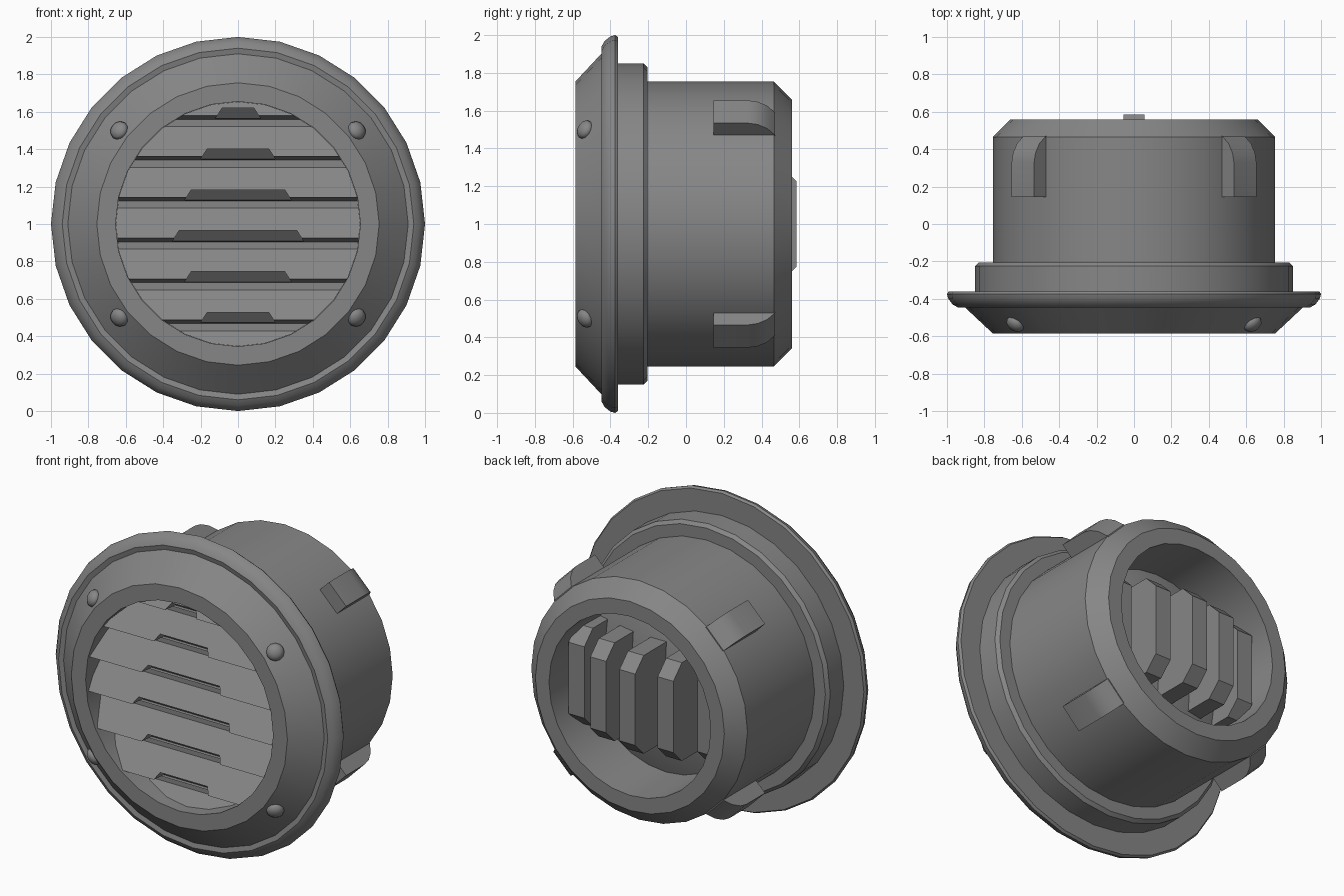
import bpy, bmesh, math
from mathutils import Matrix, Vector

cube = bpy.data.objects.get("Cube")
if cube:
    bpy.data.objects.remove(cube, do_unlink=True)

SIDES = 28
CENTRE = Vector((0, 0, 1))

grey = bpy.data.materials.new("grey_plastic")
grey.use_nodes = True
grey.diffuse_color = (0.24, 0.24, 0.24, 1)
grey.node_tree.nodes["Principled BSDF"].inputs["Base Color"].default_value = grey.diffuse_color


def finish(bm, name, smooth=30):
    bmesh.ops.recalc_face_normals(bm, faces=bm.faces)
    mesh = bpy.data.meshes.new(name)
    bm.to_mesh(mesh)
    bm.free()
    mesh.materials.append(grey)
    ob = bpy.data.objects.new(name, mesh)
    bpy.context.collection.objects.link(ob)
    if smooth:
        bpy.ops.object.select_all(action='DESELECT')
        bpy.context.view_layer.objects.active = ob
        ob.select_set(True)
        bpy.ops.object.shade_smooth_by_angle(angle=math.radians(smooth))
    return ob


def lathe(name, profile):
    """Turn (y, radius) points around the axis that runs front to back."""
    bm = bmesh.new()
    vs = [bm.verts.new((0, y, 1 + r)) for y, r in profile]
    edges = [bm.edges.new(pair) for pair in zip(vs, vs[1:])]
    bmesh.ops.spin(bm, geom=vs + edges, cent=CENTRE, axis=(0, 1, 0),
                   angle=2 * math.pi, steps=SIDES)
    bmesh.ops.remove_doubles(bm, verts=bm.verts, dist=1e-4)
    return finish(bm, name)


def prism(bm, profile, half, matrix=Matrix()):
    """Extrude a (y, z) outline along x, from -half to half."""
    rings = [[bm.verts.new(matrix @ Vector((x, y, z))) for y, z in profile]
             for x in (-half, half)]
    for ring in rings:
        bm.faces.new(ring)
    n = len(profile)
    for i in range(n):
        j = (i + 1) % n
        bm.faces.new((rings[0][i], rings[0][j], rings[1][j], rings[1][i]))


def cut(ob, cutter, operation):
    mod = ob.modifiers.new(cutter.name, 'BOOLEAN')
    mod.object = cutter
    mod.operation = operation
    mod.solver = 'EXACT'
    cutter.hide_render = True
    cutter.hide_set(True)
    cutter.display_type = 'WIRE'


# Housing: front recess, bezel, rolled rim, collar, barrel and rear bore
lathe("housing", [
    (-0.32, 0), (-0.32, 0.655), (-0.585, 0.655), (-0.585, 0.755), (-0.44, 0.91),
    (-0.447, 0.94), (-0.43, 0.97), (-0.40, 0.993), (-0.375, 1.0), (-0.36, 0.99),
    (-0.36, 0.85), (-0.225, 0.85), (-0.205, 0.83), (-0.205, 0.755),
    (0.465, 0.755), (0.56, 0.66), (0.56, 0.565), (0.20, 0.555),
    (0.27, 0.35), (0.30, 0)])

# Louvres: one stepped block trimmed to the round opening
PITCH, TOP_LIP = 0.2185, 1.58
lips = [TOP_LIP - PITCH * k for k in range(7)]
outline = [(-0.31, lips[-1]), (-0.31, TOP_LIP + 0.16)]
for lip in lips:
    outline += [(-0.45, lip + 0.16), (-0.57, lip), (-0.45, lip - 0.02)]
outline.append((-0.45, lips[-1] - 0.05))
outline.append((-0.31, lips[-1] - 0.05))
bm = bmesh.new()
prism(bm, outline, 0.8)
louvres = finish(bm, "louvres", smooth=0)

bm = bmesh.new()
bmesh.ops.create_cone(bm, cap_ends=True, segments=SIDES, radius1=0.654, radius2=0.654, depth=0.6,
                      matrix=Matrix.Translation((0, -0.5, 1)) @ Matrix.Rotation(math.pi / 2, 4, 'X'))
cut(louvres, finish(bm, "opening_cutter", smooth=0), 'INTERSECT')

# Tapered notches in the louvre lips, widest near the middle
bm = bmesh.new()
for lip, half in zip(lips, (0.12, 0.20, 0.285, 0.35, 0.285, 0.20)):
    ends = []
    for y_low, y_high in ((-0.7, -0.7), (-0.455, -0.50)):
        ends.append([bm.verts.new((x, y, lip + z)) for x, y, z in (
            (-half, y_low, -0.015), (half, y_low, -0.015),
            (half - 0.035, y_high, 0.04), (0.035 - half, y_high, 0.04))])
    for ring in ends:
        bm.faces.new(ring)
    for i in range(4):
        j = (i + 1) % 4
        bm.faces.new((ends[0][i], ends[0][j], ends[1][j], ends[1][i]))
cut(louvres, finish(bm, "notch_cutter", smooth=0), 'DIFFERENCE')

# Upright fins inside the rear bore, tallest in the middle
bm = bmesh.new()
for x, back in ((0, 0.585), (-0.235, 0.54), (0.235, 0.54), (-0.45, 0.45), (0.45, 0.45)):
    upper = [(0.19, 0.31), (back - 0.085, 0.31), (back, 0.225)]
    side = [(y, 1 + z) for y, z in upper] + [(y, 1 - z) for y, z in reversed(upper)]
    prism(bm, side, 0.055, Matrix.Translation((x, 0, 0)))
finish(bm, "rear_fins", smooth=0)

# Four retaining clips on the barrel diagonals
clip = [(0.145, 0.70), (0.145, 0.84), (0.33, 0.84), (0.38, 0.83),
        (0.43, 0.80), (0.47, 0.752), (0.47, 0.70)]
bm = bmesh.new()
for k in range(4):
    turn = Matrix.Rotation(math.radians(45 + 90 * k), 4, 'Y')
    prism(bm, clip, 0.085, Matrix.Translation(CENTRE) @ turn)
finish(bm, "retaining_clips", smooth=25)

# Domed screw heads on the sloping bezel
bm = bmesh.new()
for sx in (-1, 1):
    for sz in (-1, 1):
        place = Vector((sx * 0.635, -0.535, 1 + sz * 0.5))
        normal = Vector((sx * 0.53, -0.74, sz * 0.42))
        aim = normal.to_track_quat('Z', 'Y').to_matrix().to_4x4()
        bmesh.ops.create_uvsphere(bm, u_segments=12, v_segments=6, radius=0.052,
                                  matrix=Matrix.Translation(place) @ aim
                                  @ Matrix.Diagonal((1, 1, 0.65, 1)))
finish(bm, "screw_heads", smooth=60)
